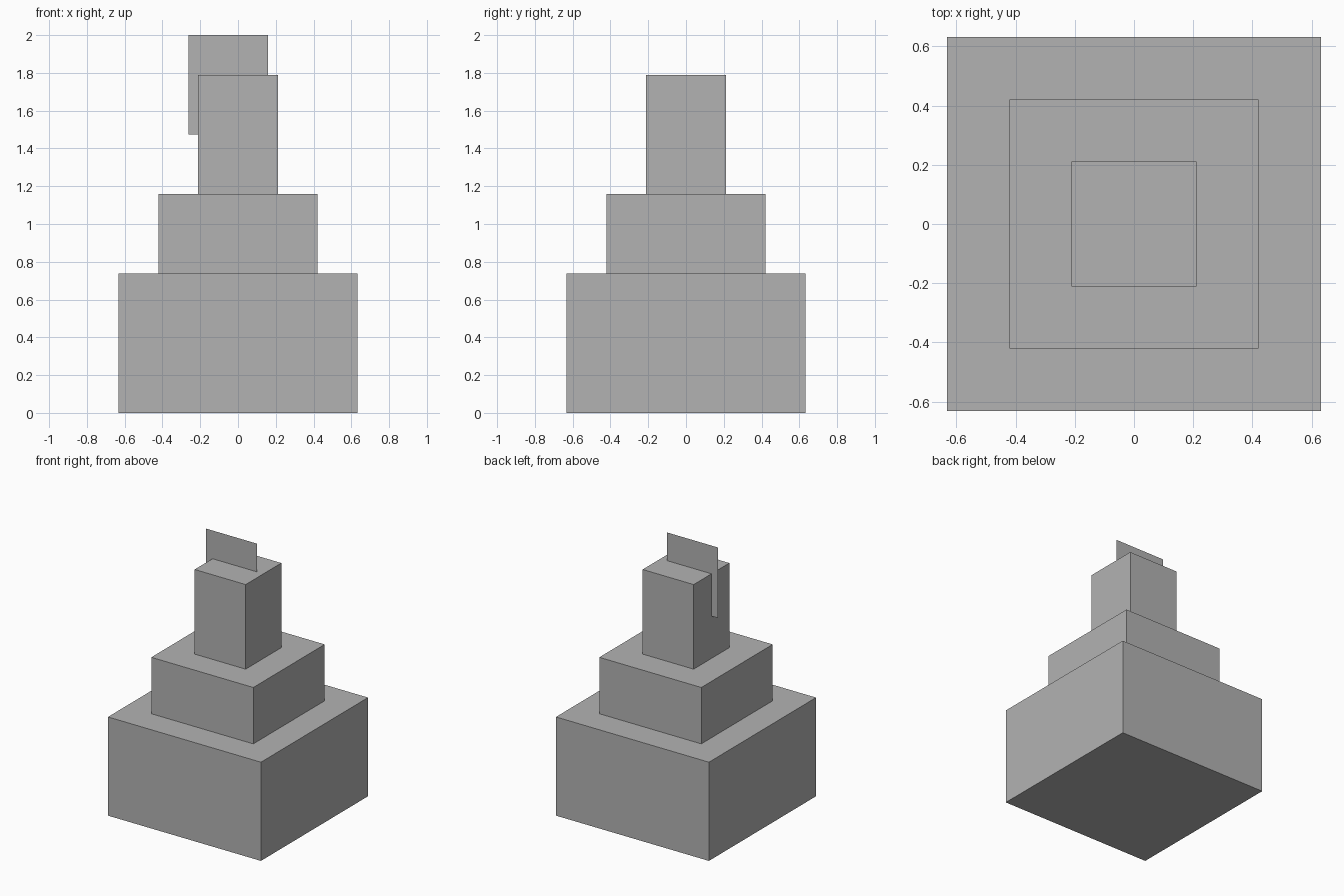
import bpy
import bmesh

if "Cube" in bpy.data.objects:
    bpy.data.objects.remove(bpy.data.objects["Cube"])

U = 2 / 19  # the model sits on a regular module

grey = bpy.data.materials.new("plain grey")
grey.diffuse_color = (0.45, 0.45, 0.45, 1)
grey.use_nodes = True
grey.node_tree.nodes["Principled BSDF"].inputs["Base Color"].default_value = grey.diffuse_color


def finish(name, bm):
    mesh = bpy.data.meshes.new(name)
    bm.to_mesh(mesh)
    bm.free()
    mesh.materials.append(grey)
    obj = bpy.data.objects.new(name, mesh)
    bpy.context.collection.objects.link(obj)
    return obj


def block(name, width, z0, z1):
    """Square block centred on the z axis."""
    bm = bmesh.new()
    bmesh.ops.create_cube(bm, size=1)
    bmesh.ops.scale(bm, vec=(width, width, z1 - z0), verts=bm.verts)
    bmesh.ops.translate(bm, vec=(0, 0, (z0 + z1) / 2), verts=bm.verts)
    return finish(name, bm)


# Three stacked tiers
block("base_tier", 12 * U, 0, 7 * U)
block("middle_tier", 8 * U, 7 * U, 11 * U)
block("top_tower", 4 * U, 11 * U, 17 * U)

# Paper-thin upright panel, set into the tower and offset to the left
bm = bmesh.new()
x0, x1, z0, z1 = -2.5 * U, 1.5 * U, 14 * U, 19 * U
corners = [(x0, 0, z0), (x1, 0, z0), (x1, 0, z1), (x0, 0, z1)]
bm.faces.new([bm.verts.new(c) for c in corners])
finish("upright_panel", bm)
